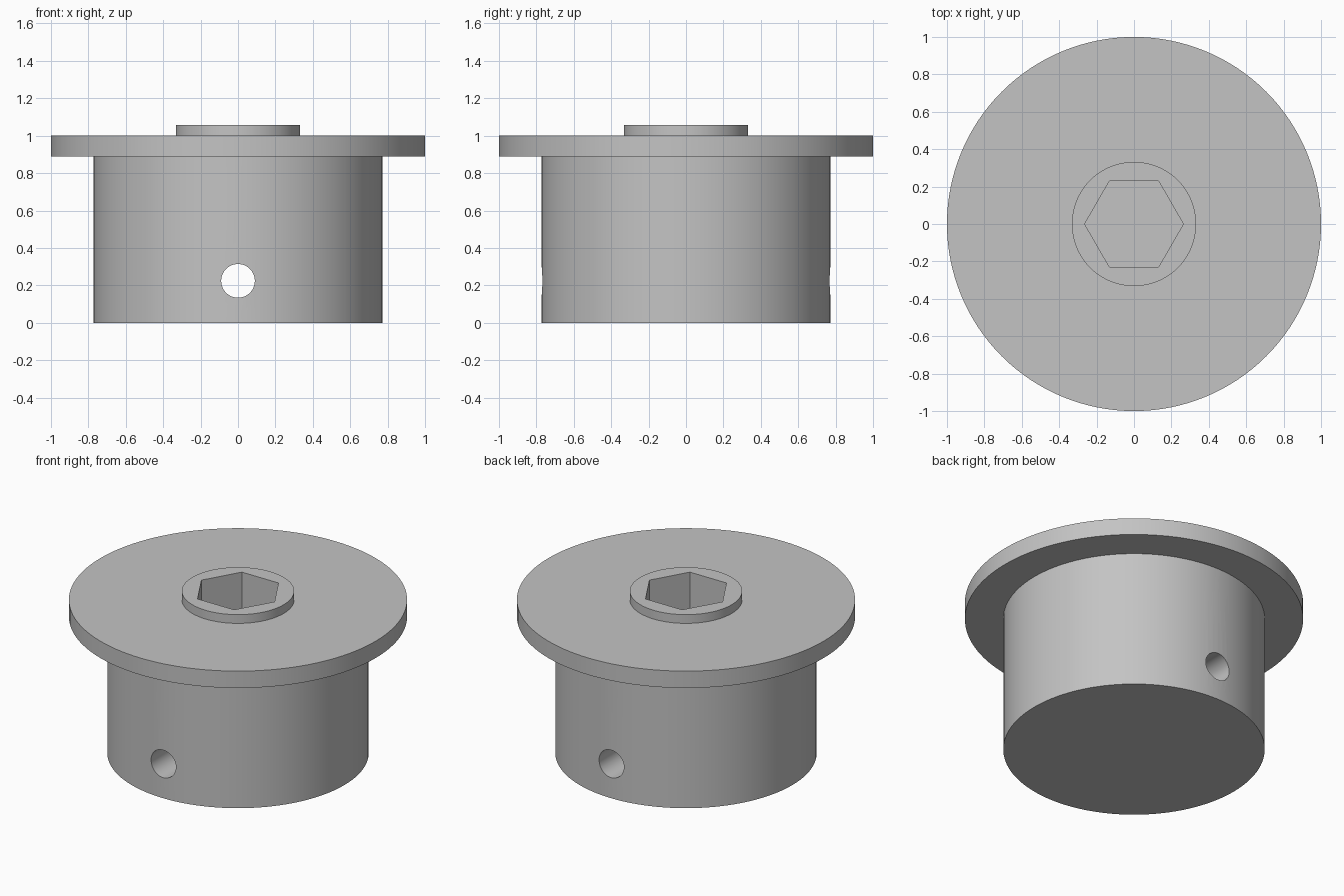
import bpy, bmesh, math
from mathutils import Matrix

if "Cube" in bpy.data.objects:
    bpy.data.objects.remove(bpy.data.objects["Cube"])

grey = bpy.data.materials.new("plain grey")
grey.diffuse_color = (0.55, 0.55, 0.55, 1)
grey.use_nodes = True
grey.node_tree.nodes["Principled BSDF"].inputs["Base Color"].default_value = grey.diffuse_color


def make_object(name, bm):
    bmesh.ops.recalc_face_normals(bm, faces=bm.faces)
    mesh = bpy.data.meshes.new(name)
    bm.to_mesh(mesh)
    bm.free()
    mesh.materials.append(grey)
    obj = bpy.data.objects.new(name, mesh)
    bpy.context.collection.objects.link(obj)
    return obj


def turned(name, profile, sides):
    """Solid of revolution from (radius, height) pairs, capped at both ends."""
    bm = bmesh.new()
    rings = [[bm.verts.new((r * math.cos(2 * math.pi * i / sides),
                            r * math.sin(2 * math.pi * i / sides), z))
              for i in range(sides)] for r, z in profile]
    for a, b in zip(rings, rings[1:]):
        for i in range(sides):
            j = (i + 1) % sides
            bm.faces.new((a[i], a[j], b[j], b[i]))
    bm.faces.new(rings[0])
    bm.faces.new(rings[-1])
    return make_object(name, bm)


# Plug: cylindrical body, wide flange and small raised boss
plug = turned("flanged_plug", [(0.773, 0), (0.773, 0.89), (1, 0.89), (1, 1),
                               (0.332, 1), (0.332, 1.057)], 128)

# Hexagonal socket in the boss, cross hole through the lower body
socket = turned("socket_cutter", [(0.264, 0.55), (0.264, 1.3)], 6)
hole = turned("cross_hole_cutter", [(0.09, -1.2), (0.09, 1.2)], 48)
hole.data.transform(Matrix.Translation((0, 0, 0.224)) @ Matrix.Rotation(math.pi / 2, 4, 'X'))

bpy.context.view_layer.objects.active = plug
plug.select_set(True)
for cutter in (socket, hole):
    mod = plug.modifiers.new(cutter.name, 'BOOLEAN')
    mod.operation = 'DIFFERENCE'
    mod.solver = 'EXACT'
    mod.object = cutter
    bpy.ops.object.modifier_apply(modifier=mod.name)
    bpy.data.objects.remove(cutter)

bpy.ops.object.shade_smooth_by_angle(angle=math.radians(30))
